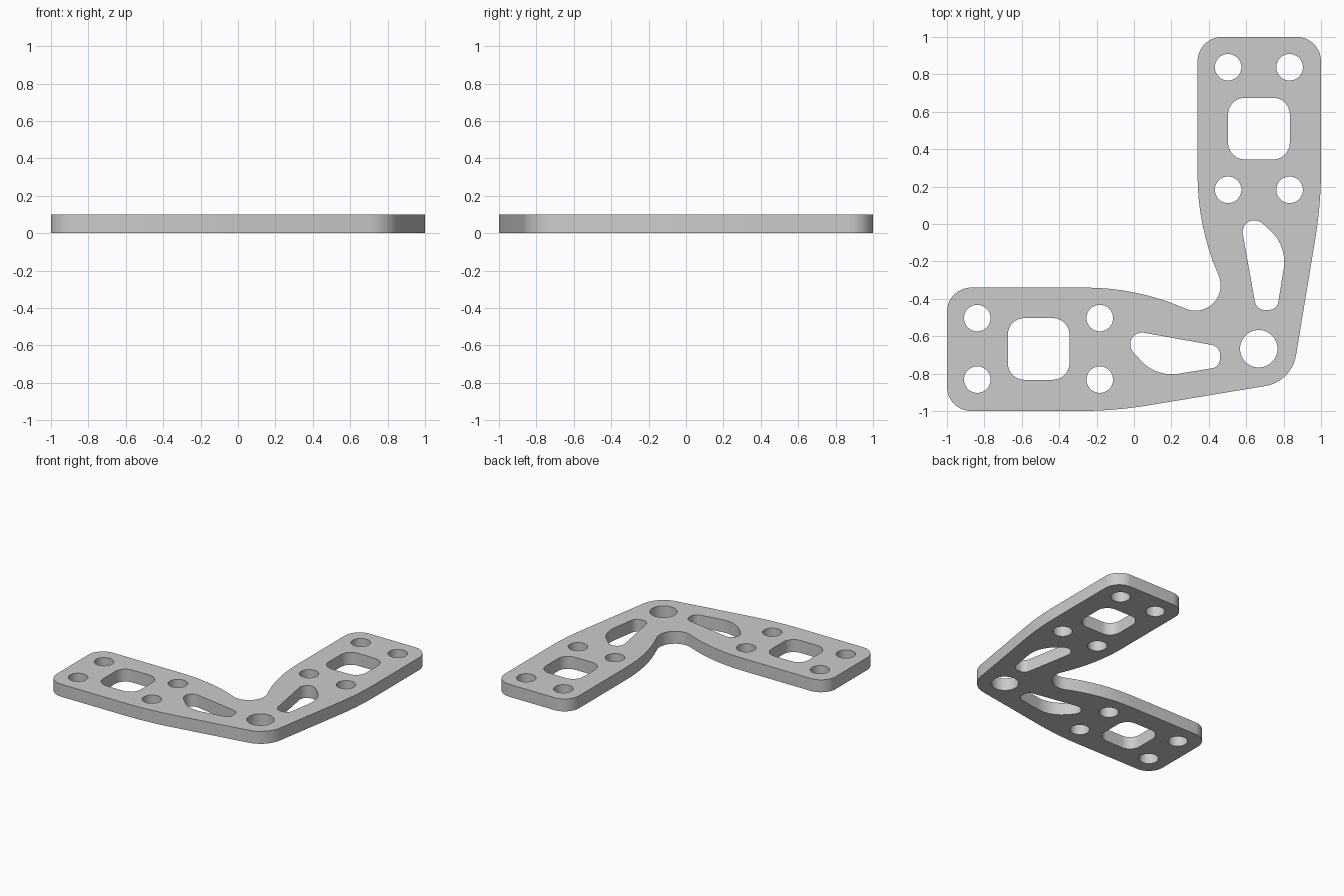
import bpy, math
from mathutils import Vector

if "Cube" in bpy.data.objects:
    bpy.data.objects.remove(bpy.data.objects["Cube"])

THICK = 0.1


def rounded(corners):
    """Polygon of (x, y, radius) corners with each corner filleted."""
    pts, n = [], len(corners)
    for i, (x, y, r) in enumerate(corners):
        p = Vector((x, y))
        u = (Vector(corners[i - 1][:2]) - p).normalized()
        v = (Vector(corners[(i + 1) % n][:2]) - p).normalized()
        half = u.angle(v) / 2
        centre = p + (u + v).normalized() * (r / math.sin(half))
        a = p + u * (r / math.tan(half)) - centre
        b = p + v * (r / math.tan(half)) - centre
        sweep = a.angle_signed(b)  # clockwise positive
        a0 = math.atan2(a.y, a.x)
        steps = max(8, int(abs(sweep) / math.radians(6)))
        for k in range(steps + 1):
            t = a0 - sweep * k / steps
            pts.append((centre.x + r * math.cos(t), centre.y + r * math.sin(t)))
    return pts


def circle(x, y, r, n=48):
    return [(x + r * math.cos(2 * math.pi * k / n),
             y + r * math.sin(2 * math.pi * k / n)) for k in range(n)]


def mirror(pts):
    """Reflect across the bracket's diagonal."""
    return [(-p[1], -p[0], *p[2:]) for p in reversed(pts)]


# Outer outline: one arm, its mirror, and the two corners on the diagonal
arm = [(0.01, -0.34, 1.33), (-1, -0.34, 0.13), (-1, -1, 0.13), (-0.107, -1, 2.3)]
outline = rounded([(0.583, -0.583, 0.135)] + arm + [(0.843, -0.843, 0.2)] + mirror(arm))

# Openings in one arm: bolt holes, rounded window, tapered slot
openings = [circle(x, y, 0.071) for x in (-0.838, -0.183) for y in (-0.503, -0.832)]
openings.append(rounded([(-0.51 + 0.165 * sx, -0.668 + 0.165 * sy, 0.09)
                         for sx, sy in ((-1, -1), (1, -1), (1, 1), (-1, 1))]))
openings.append(rounded([(-0.128, -0.549, 0.063), (0.463, -0.655, 0.055),
                         (0.457, -0.765, 0.05), (0.118, -0.82, 0.225)]))
loops = [outline, circle(0.667, -0.667, 0.1)] + openings + [mirror(o) for o in openings]

# Filled, extruded plate
curve = bpy.data.curves.new("plate_profile", 'CURVE')
curve.dimensions = '2D'
curve.fill_mode = 'BOTH'
curve.extrude = THICK / 2
for loop in loops:
    s = curve.splines.new('POLY')
    s.points.add(len(loop) - 1)
    for pt, (x, y) in zip(s.points, loop):
        pt.co = (x, y, 0, 1)
    s.use_cyclic_u = True
plate = bpy.data.objects.new("corner_bracket_plate", curve)
plate.location.z = THICK / 2
bpy.context.collection.objects.link(plate)

# Convert to mesh, weld the rims and smooth the curved walls
bpy.context.view_layer.objects.active = plate
plate.select_set(True)
bpy.ops.object.convert(target='MESH')
bpy.ops.object.mode_set(mode='EDIT')
bpy.ops.mesh.select_all(action='SELECT')
bpy.ops.mesh.remove_doubles(threshold=0.0001)
bpy.ops.mesh.normals_make_consistent(inside=False)
bpy.ops.object.mode_set(mode='OBJECT')
bpy.ops.object.shade_smooth_by_angle(angle=math.radians(30))
